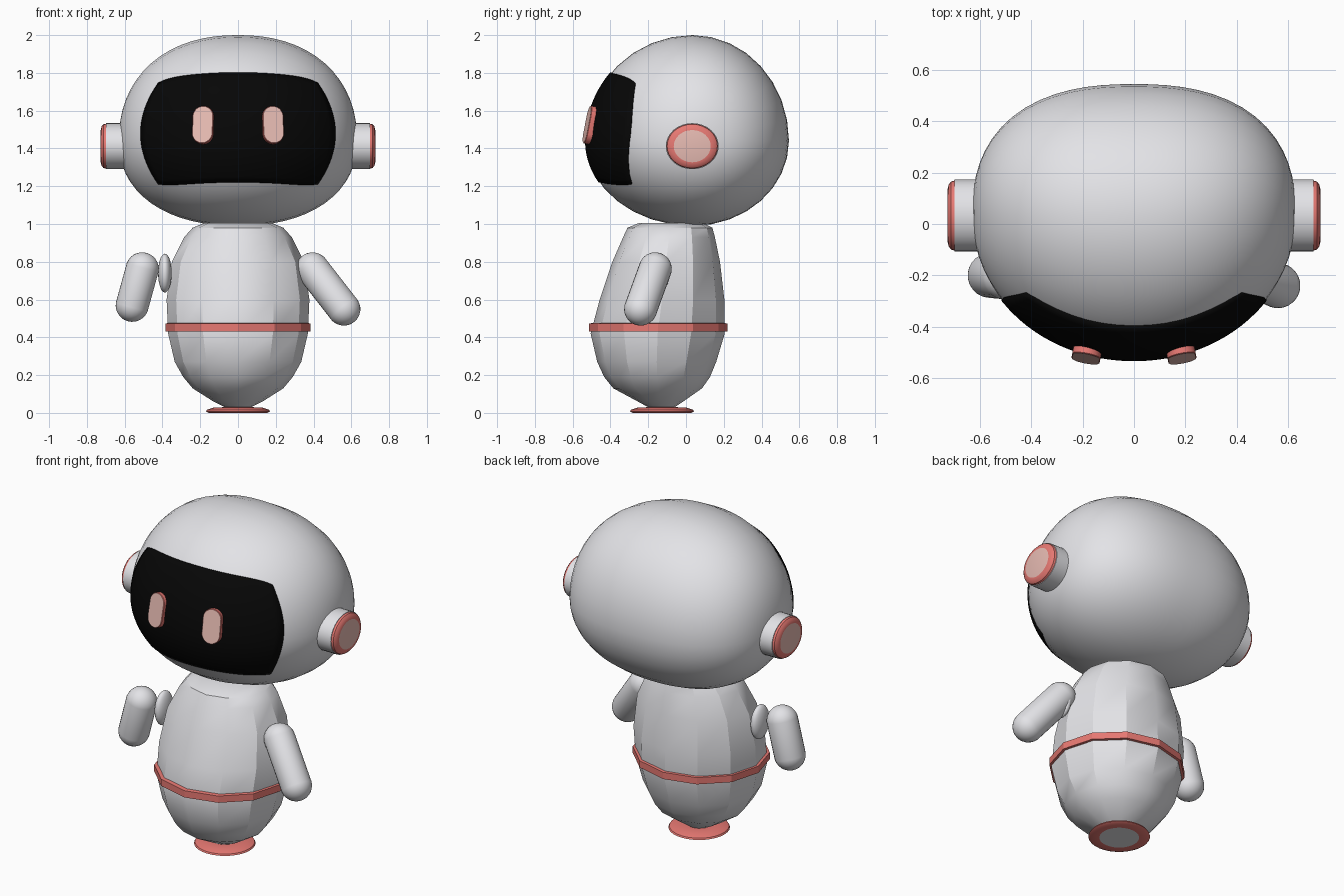
import bpy, bmesh
from math import sin, cos, pi, radians, sqrt, hypot, copysign
from mathutils import Vector, Matrix, Euler

cube = bpy.data.objects.get("Cube")
if cube:
    bpy.data.objects.remove(cube, do_unlink=True)


def material(name, rgb):
    m = bpy.data.materials.new(name)
    m.use_nodes = True
    m.diffuse_color = (*rgb, 1)
    bsdf = m.node_tree.nodes["Principled BSDF"]
    bsdf.inputs["Base Color"].default_value = (*rgb, 1)
    bsdf.inputs["Roughness"].default_value = 0.5
    return m


WHITE = material("shell white", (0.80, 0.80, 0.83))
RED = material("coral red", (0.80, 0.19, 0.17))
PALE = material("pale pink", (0.82, 0.51, 0.46))
BLACK = material("visor black", (0.002, 0.002, 0.002))


def finish(name, bm, mats, angle=35):
    bmesh.ops.recalc_face_normals(bm, faces=bm.faces)
    mesh = bpy.data.meshes.new(name)
    bm.to_mesh(mesh)
    bm.free()
    for m in mats:
        mesh.materials.append(m)
    mesh.shade_smooth()
    mesh.set_sharp_from_angle(angle=radians(angle))
    obj = bpy.data.objects.new(name, mesh)
    bpy.context.collection.objects.link(obj)
    return obj


def section(z, rx, ry, cy=0, n=32, stretch=0):
    """Ellipse, or a stadium when stretched along y."""
    pts = []
    for i in range(n):
        a = 2 * pi * (i + (0.5 if stretch else 0)) / n
        pts.append(Vector((rx * cos(a), cy + ry * sin(a) + copysign(stretch, sin(a)), z)))
    return pts


def loft(name, sections, mats, band=None, caps=(0, 0), angle=35):
    """Skin between sections; band gives the material index of each strip."""
    bm = bmesh.new()
    rings = [[bm.verts.new(p) for p in s] for s in sections]
    n = len(rings[0])
    for k in range(len(rings) - 1):
        for i in range(n):
            j = (i + 1) % n
            f = bm.faces.new((rings[k][i], rings[k][j], rings[k + 1][j], rings[k + 1][i]))
            f.material_index = band[k] if band else 0
    for ring, idx in zip((rings[0], rings[-1]), caps):
        bm.faces.new(ring).material_index = idx
    return finish(name, bm, mats, angle)


# Head: egg shape with different radii up, down, front and back, boxier behind
HEAD = Vector((0, 0.035, 1.44))
WIDE, FRONT, BACK, UP, DOWN = 0.63, 0.565, 0.51, 0.56, 0.45


def boxiness(y, rho):
    return 2.22 + 0.2 * y / max(rho, 0.001)


bm = bmesh.new()
bmesh.ops.create_uvsphere(bm, u_segments=32, v_segments=32, radius=1,
                          matrix=Matrix.Rotation(pi / 2, 4, 'Y'))
for v in bm.verts:
    rho = hypot(v.co.y, v.co.z)
    p = boxiness(v.co.y, rho)
    x, y, z = v.co / (abs(v.co.x) ** p + rho ** p) ** (1 / p)
    v.co = HEAD + Vector((x * WIDE, y * (BACK if y > 0 else FRONT), z * (UP if z > 0 else DOWN)))
finish("head", bm, [WHITE])


# Visor: thin curved plate hugging the front of the head
def visor_point(s, t):
    x = s * (0.513 - 0.093 * t * t)
    top = 1.80 - 0.035 * s * s - 0.02 * s ** 8
    bottom = 1.222 - 0.025 * s * s + 0.015 * s ** 8
    h = bottom + (top - bottom) * (t + 1) / 2 - HEAD.z
    b = h / (UP if h > 0 else DOWN)
    y, rho = -1, 1
    for _ in range(8):
        p = boxiness(y, rho)
        rho = (1 - abs(x / WIDE) ** p) ** (1 / p)
        y = -sqrt(max(rho * rho - b * b, 0))
    return HEAD + Vector((x, y * FRONT, h)) * 1.008


NX, NZ = 32, 20
bm = bmesh.new()
grid = [[bm.verts.new(visor_point(2 * i / NX - 1, 2 * j / NZ - 1)) for i in range(NX + 1)]
        for j in range(NZ + 1)]
for j in range(NZ):
    for i in range(NX):
        bm.faces.new((grid[j][i], grid[j][i + 1], grid[j + 1][i + 1], grid[j + 1][i]))
visor = finish("visor", bm, [BLACK])
solid = visor.modifiers.new("thickness", 'SOLIDIFY')
solid.thickness = 0.009
solid.offset = -1

# Torso: twelve-sided barrel, rows of height, half width, half depth, depth centre
rows = [(0.03, 0.07, 0.07, -0.13), (0.06, 0.13, 0.12, -0.135), (0.13, 0.24, 0.235, -0.15),
        (0.19, 0.29, 0.28, -0.153), (0.27, 0.335, 0.315, -0.155), (0.42, 0.37, 0.355, -0.15),
        (0.60, 0.378, 0.33, -0.127), (0.80, 0.35, 0.285, -0.105), (0.93, 0.285, 0.243, -0.09),
        (0.98, 0.24, 0.225, -0.085), (1.005, 0.18, 0.17, -0.08)]
loft("torso", [section(*r, n=12) for r in rows], [WHITE], angle=27)

# Belt around the widest part
loft("belt", [section(z, rx, rx - 0.018, -0.147, 12) for z, rx in
              ((0.43, 0.365), (0.432, 0.385), (0.473, 0.385), (0.476, 0.365))], [RED], angle=27)

# Round foot plate with light underside
loft("foot_plate", [section(z, r, r, -0.127) for z, r in
                    ((0, 0.11), (0, 0.155), (0.007, 0.17), (0.016, 0.165), (0.028, 0.13), (0.03, 0.08))],
     [RED, WHITE], caps=(1, 0))


# Arms: capsules between two points
def capsule(name, a, b, radius):
    a, b = Vector(a), Vector(b)
    bm = bmesh.new()
    bmesh.ops.create_uvsphere(bm, u_segments=24, v_segments=15, radius=radius)
    for v in bm.verts:
        if v.co.z > 0:
            v.co.z += (b - a).length
    turn = (b - a).to_track_quat('Z', 'Y').to_matrix().to_4x4()
    bm.transform(Matrix.Translation(a) @ turn)
    return finish(name, bm, [WHITE])


capsule("left_arm", (0.56, -0.24, 0.55), (0.395, -0.163, 0.762), 0.088)
capsule("right_arm", (-0.56, -0.20, 0.57), (-0.507, -0.205, 0.762), 0.088)

for side, s in (("left", 1), ("right", -1)):
    # Shoulder pads
    bm = bmesh.new()
    bmesh.ops.create_uvsphere(bm, u_segments=24, v_segments=14, radius=1)
    bm.transform(Matrix.Translation((s * 0.387, -0.16, 0.74)) @ Matrix.Diagonal((0.036, 0.075, 0.103, 1)))
    finish(side + "_shoulder", bm, [WHITE])

    # Ears: white drum, rounded red cap, pale centre
    steps = [(0.57, 1), (0.70, 1), (0.70, 0.97), (0.712, 0.95), (0.722, 0.86), (0.727, 0.7)]
    ear = loft(side + "_ear", [section(z, 0.122 * k, 0.14 * k) for z, k in steps],
               [WHITE, RED, PALE], band=(0, 0, 1, 1, 1), caps=(0, 2))
    ear.location = (0, 0.033, 1.412)
    ear.rotation_euler = Euler((0, s * pi / 2, 0))

    # Eyes: upright rounded plates with red rims
    steps = [(-0.022, 0.056), (0.006, 0.056), (0.009, 0.053)]
    eye = loft(side + "_eye", [section(z, r, r, stretch=0.045) for z, r in steps],
               [RED, PALE], caps=(0, 1))
    eye.location = (s * 0.186, -0.516, 1.525)
    eye.rotation_euler = Euler((radians(79), 0, s * radians(11)))
